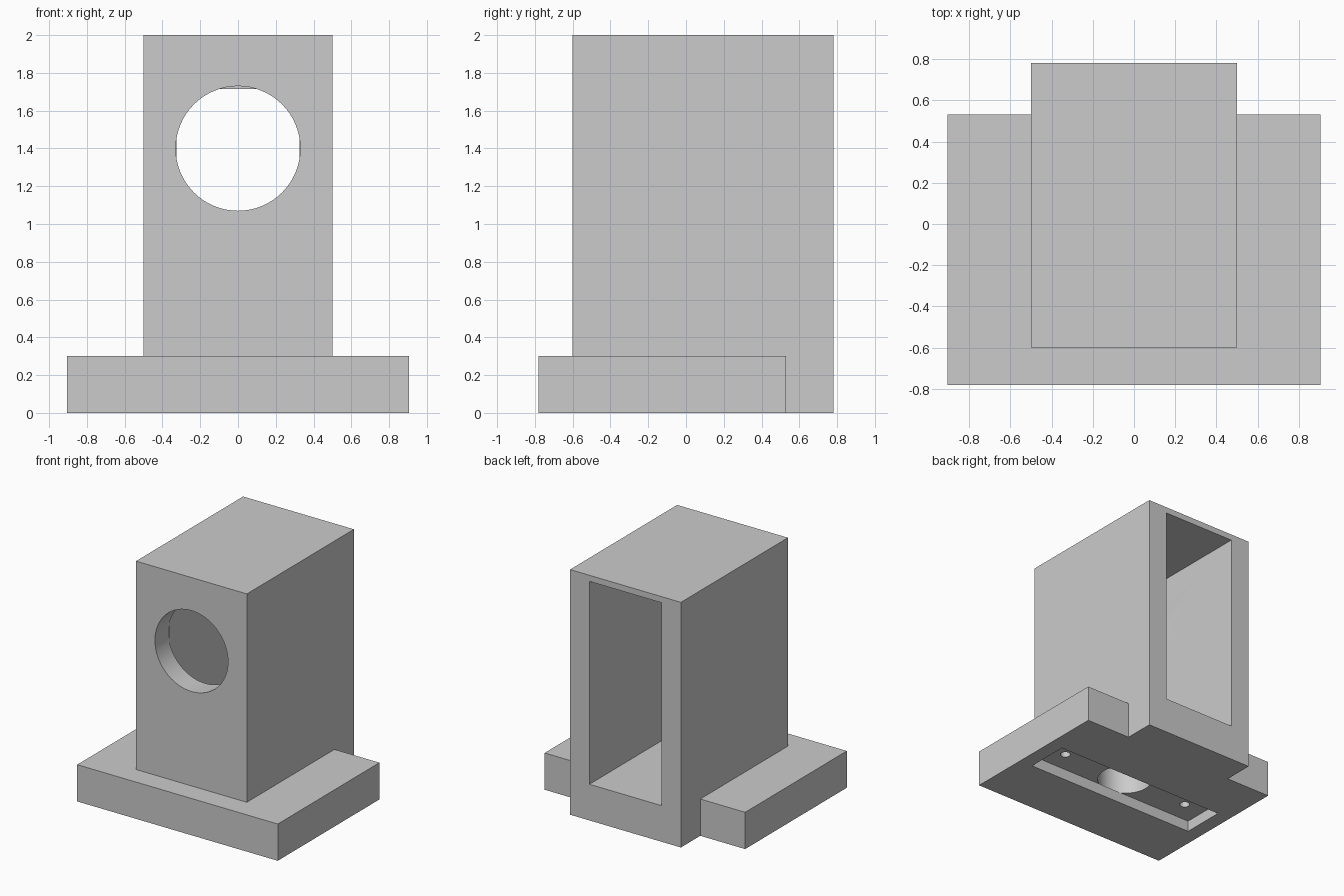
import bpy
import bmesh
import math
from mathutils import Matrix

cube = bpy.data.objects.get("Cube")
if cube:
    bpy.data.objects.remove(cube, do_unlink=True)

grey = bpy.data.materials.new("light_grey")
grey.use_nodes = True
COLOUR = (0.6, 0.6, 0.6, 1)
grey.diffuse_color = COLOUR
for node in grey.node_tree.nodes:
    if node.type == 'BSDF_PRINCIPLED':
        node.inputs["Base Color"].default_value = COLOUR


def finish(name, bm):
    bmesh.ops.recalc_face_normals(bm, faces=bm.faces)
    mesh = bpy.data.meshes.new(name)
    bm.to_mesh(mesh)
    bm.free()
    mesh.materials.append(grey)
    obj = bpy.data.objects.new(name, mesh)
    bpy.context.collection.objects.link(obj)
    return obj


def prism(name, half_width, outline):
    """Side outline of (y, z) points, extruded evenly about x = 0."""
    bm = bmesh.new()
    face = bm.faces.new([bm.verts.new((-half_width, y, z)) for y, z in outline])
    side = bmesh.ops.extrude_face_region(bm, geom=[face])["geom"]
    verts = [v for v in side if isinstance(v, bmesh.types.BMVert)]
    bmesh.ops.translate(bm, verts=verts, vec=(2 * half_width, 0, 0))
    return finish(name, bm)


def block(name, half_width, y0, y1, z0, z1):
    return prism(name, half_width, [(y0, z0), (y1, z0), (y1, z1), (y0, z1)])


def cylinder(name, radius, depth, centre, along_y=False):
    turn = Matrix.Rotation(math.pi / 2, 4, 'X') if along_y else Matrix()
    bm = bmesh.new()
    bmesh.ops.create_cone(bm, cap_ends=True, segments=64, radius1=radius,
                          radius2=radius, depth=depth,
                          matrix=Matrix.Translation(centre) @ turn)
    return finish(name, bm)


def combine(target, other, operation):
    mod = target.modifiers.new(operation.lower(), 'BOOLEAN')
    mod.operation = operation
    mod.solver = 'EXACT'
    mod.object = other
    bpy.context.view_layer.objects.active = target
    bpy.ops.object.modifier_apply(modifier=mod.name)
    bpy.data.objects.remove(other, do_unlink=True)


# Tower standing on a wide base plate
housing = block("housing", 0.5, -0.6, 0.78, 0, 2)
combine(housing, block("base_plate", 0.905, -0.78, 0.53, 0, 0.3), 'UNION')

# Chamber open at the back, its ceiling sloping down at the front wall
combine(housing, prism("chamber", 0.325, [
    (-0.425, 0.295), (0.9, 0.295), (0.9, 1.95), (-0.185, 1.95), (-0.425, 1.71)]),
    'DIFFERENCE')

# Round window in the front wall
combine(housing, cylinder("window", 0.33, 0.3, (0, -0.57, 1.4), True), 'DIFFERENCE')

# Recess under the base, with a bore into the chamber and two blind screw holes
SLOT_Y = -0.108
combine(housing, block("recess", 0.785, SLOT_Y - 0.179, SLOT_Y + 0.179, -0.1, 0.09),
        'DIFFERENCE')
combine(housing, cylinder("bore", 0.21, 0.31, (0, SLOT_Y, 0.245)), 'DIFFERENCE')
for side in (-1, 1):
    combine(housing, cylinder("screw_hole", 0.038, 0.15, (side * 0.6, SLOT_Y, 0.155)),
            'DIFFERENCE')

# Smooth the round walls, keep the edges sharp
bpy.ops.object.select_all(action='DESELECT')
housing.select_set(True)
bpy.context.view_layer.objects.active = housing
bpy.ops.object.shade_smooth_by_angle(angle=math.radians(30))
